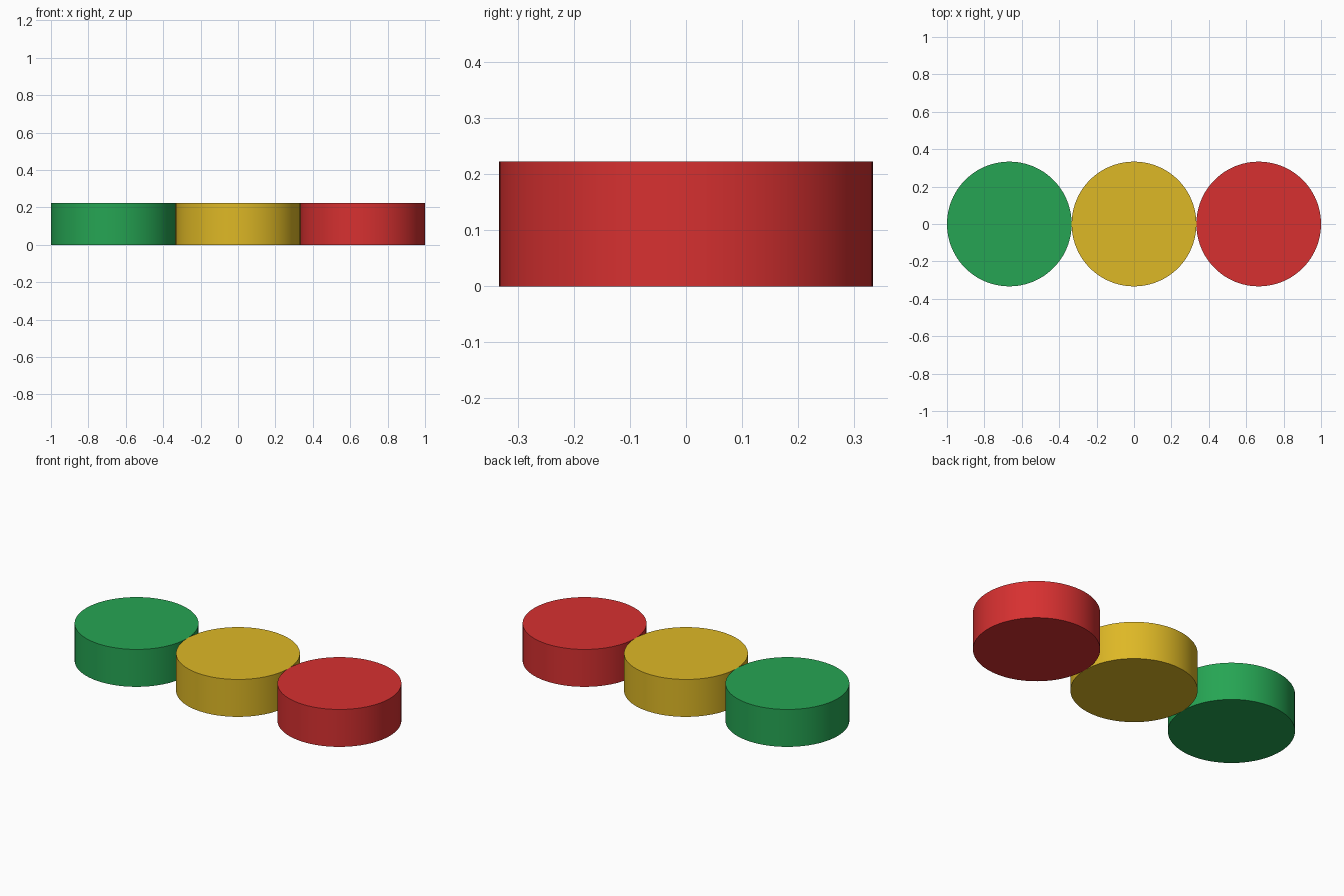
import bpy
import math

if "Cube" in bpy.data.objects:
    bpy.data.objects.remove(bpy.data.objects["Cube"])

RADIUS = 1 / 3
HEIGHT = 2 / 9


def make_material(name, color):
    mat = bpy.data.materials.new(name)
    mat.diffuse_color = (*color, 1.0)
    mat.use_nodes = True
    mat.node_tree.nodes["Principled BSDF"].inputs["Base Color"].default_value = mat.diffuse_color
    return mat


def add_disc(name, x, mat):
    bpy.ops.mesh.primitive_cylinder_add(
        vertices=96, radius=RADIUS, depth=HEIGHT, location=(x, 0, HEIGHT / 2))
    disc = bpy.context.object
    disc.name = name
    disc.data.materials.append(mat)
    bpy.ops.object.shade_smooth_by_angle(angle=math.radians(30))


# Three touching discs in a row: green, yellow, red
discs = [
    ("green", (0.019, 0.376, 0.087)),
    ("yellow", (0.730, 0.479, 0.019)),
    ("red", (0.679, 0.030, 0.030)),
]
for i, (label, color) in enumerate(discs):
    add_disc(label + "_disc", (i - 1) * 2 * RADIUS, make_material(label, color))
